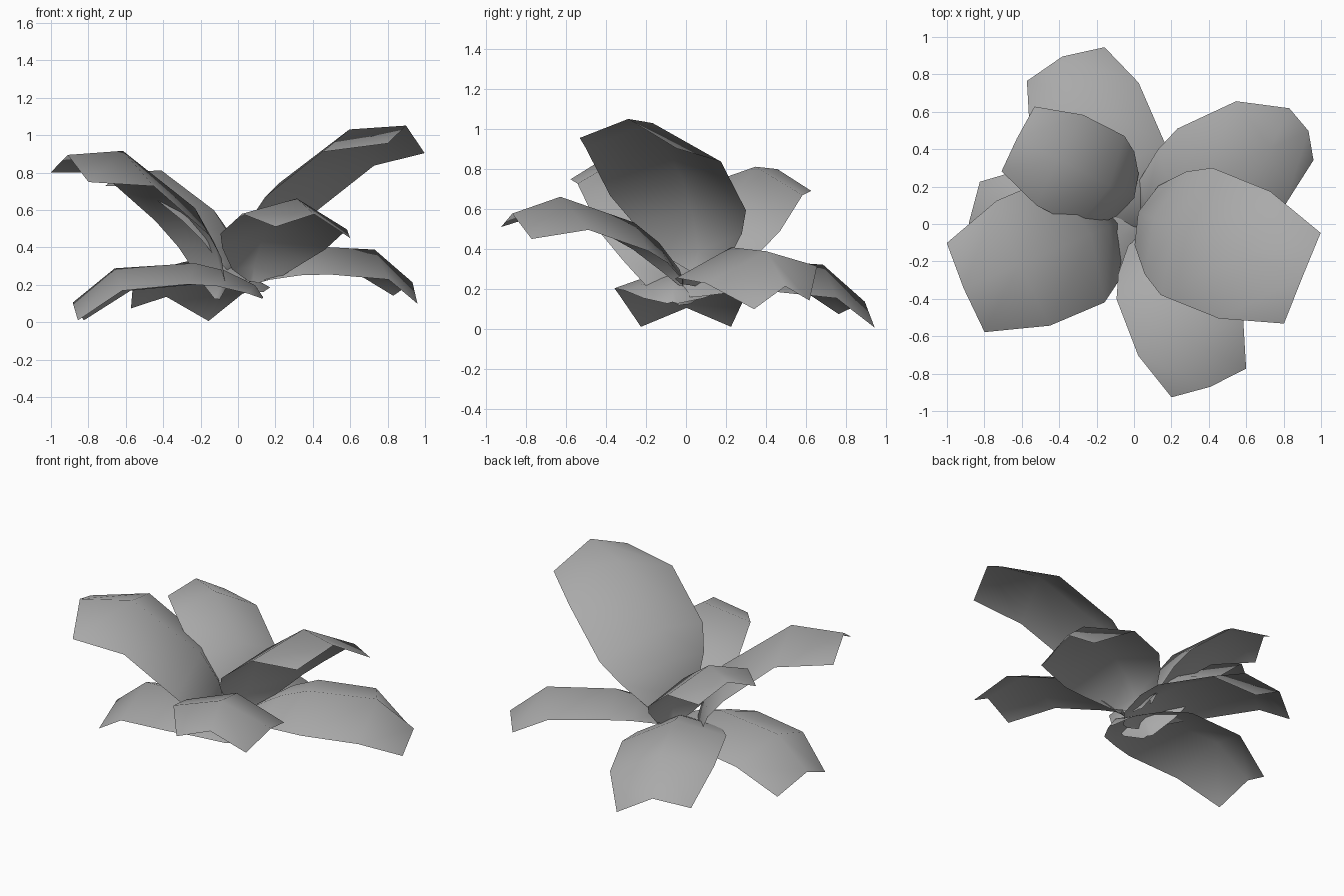
import bpy
import bmesh
from math import sin, cos, radians
from mathutils import Vector

cube = bpy.data.objects.get("Cube")
if cube:
    bpy.data.objects.remove(cube, do_unlink=True)

# Single flat colour for the whole plant
GREY = (0.4, 0.4, 0.4, 1.0)
leaf_grey = bpy.data.materials.new("leaf_grey")
leaf_grey.use_nodes = True
leaf_grey.diffuse_color = GREY
leaf_grey.node_tree.nodes["Principled BSDF"].inputs["Base Color"].default_value = GREY

# Leaf profile from tip to root. Each row holds the step back from the row
# before, the slope of that step, the half width, the arch height of the
# midrib and the angle of the arch.
PROFILE = [
    (0.0, 0, 0.26, 0.12, -5),
    (0.335, 0, 0.365, 0.155, -8),
    (0.41, 27.5, 0.365, 0.13, 25),
    (0.17, 37, 0.295, 0.1, 38),
    (0.19, 47, 0.17, 0.06, 48),
    (0.08, 55, 0.03, 0.01, 55),
]


def add_leaf(name, tip, heading, pitch, scale, tilt, bend=1.0, tip_width=1.0):
    """Build an arched leaf backwards from its tip towards the centre."""
    heading = radians(heading)
    outward = Vector((cos(heading), sin(heading), 0))
    side = Vector((-sin(heading), cos(heading), tilt)).normalized()
    up = Vector((0, 0, 1))

    bm = bmesh.new()
    spine = Vector(tip)
    previous = None
    for i, (step, slope, half_width, arch, arch_angle) in enumerate(PROFILE):
        # Walk one step back along the bending spine
        a = radians(pitch + slope * bend)
        spine = spine - (outward * cos(a) + up * sin(a)) * step * scale

        # Left edge, raised midrib, right edge
        b = radians(pitch * 0.6 + arch_angle * bend)
        rise = (up * cos(b) - outward * sin(b)) * arch * scale
        reach = side * half_width * scale * (tip_width if i == 0 else 1.0)
        row = [bm.verts.new(p) for p in (spine + reach, spine + rise, spine - reach)]

        # Join this row to the previous one
        if previous:
            for k in range(len(row) - 1):
                bm.faces.new((previous[k], row[k], row[k + 1], previous[k + 1]))
        previous = row

    for face in bm.faces:
        face.smooth = True
    mesh = bpy.data.meshes.new(name)
    bm.to_mesh(mesh)
    bm.free()
    mesh.materials.append(leaf_grey)
    leaf = bpy.data.objects.new(name, mesh)
    bpy.context.collection.objects.link(leaf)


# Raised upper leaves
add_leaf("upper_leaf_left", (0.9, -0.29, 0.93), -22, 9.5, 1.01, -0.1, bend=0.97)
add_leaf("upper_leaf_front", (0.4, -0.85, 0.48), -69, -12, 0.83, -0.14, bend=1.1)
add_leaf("upper_leaf_right", (-0.9, -0.34, 0.775), 203, 2, 1.0, -0.1, bend=1.35)
add_leaf("upper_leaf_back", (-0.62, 0.455, 0.71), 153, 3, 0.75, 0.1, bend=1.2)

# Drooping lower leaves
add_leaf("lower_leaf_back", (-0.365, 0.855, 0.04), 113.5, -33, 0.88, 0.15)
add_leaf("lower_leaf_left", (0.895, 0.48, 0.12), 25, -32, 0.85, 0.14, tip_width=0.7)
add_leaf("lower_leaf_right", (-0.84, 0, 0.01), 176, -33, 0.87, 0)
